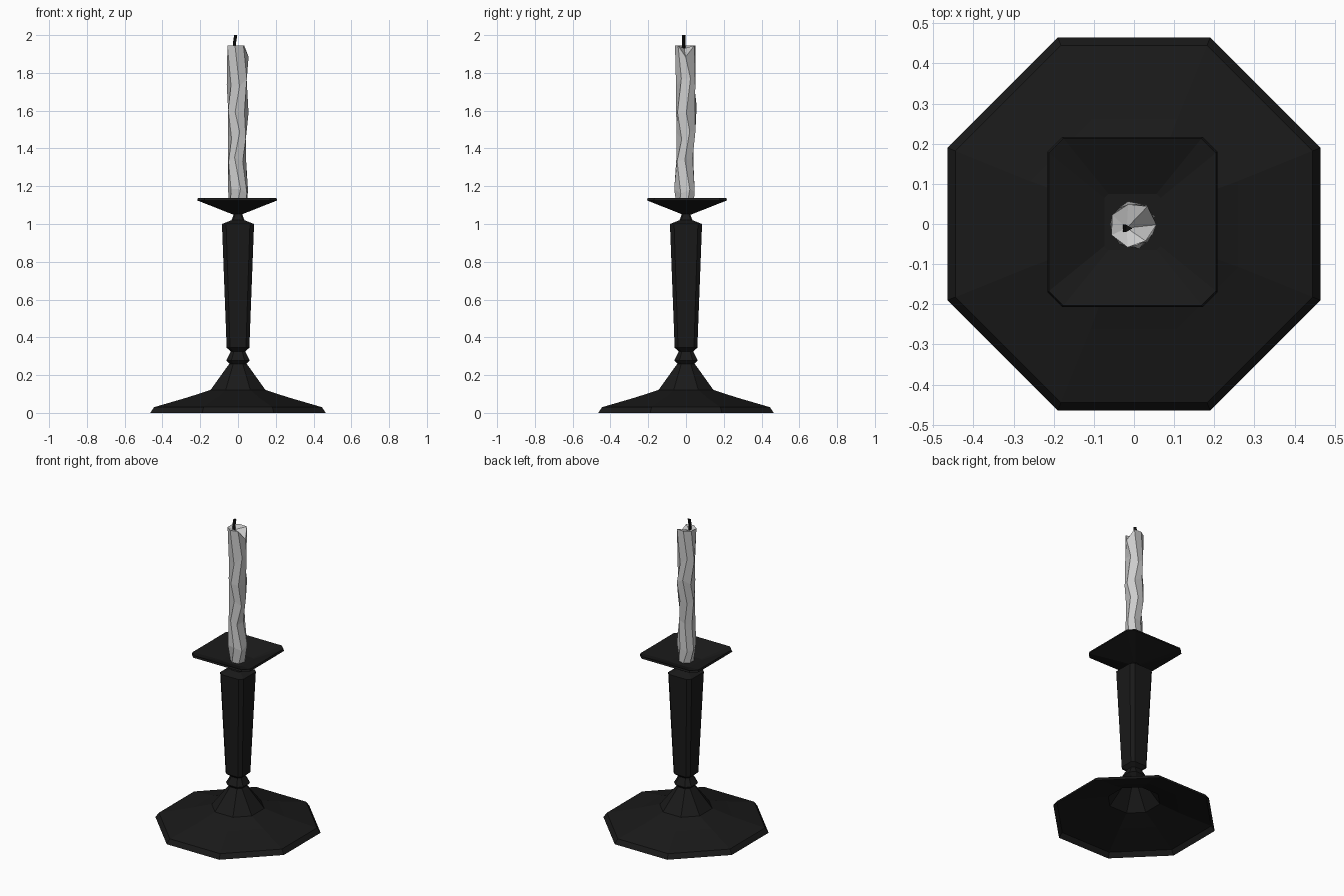
import bpy, math, random

if "Cube" in bpy.data.objects:
    bpy.data.objects.remove(bpy.data.objects["Cube"])

random.seed(4)


def material(name, rgb):
    m = bpy.data.materials.new(name)
    m.diffuse_color = (*rgb, 1)
    m.use_nodes = True
    m.node_tree.nodes["Principled BSDF"].inputs["Base Color"].default_value = m.diffuse_color
    return m


iron = material("black_iron", (0.01, 0.01, 0.01))
soot = material("wick_black", (0.005, 0.005, 0.005))


def octagon(half, corner, z, cx=0, cy=0):
    """Square ring with cut corners, counter-clockwise from above."""
    pts = [(half, -corner), (half, corner), (corner, half), (-corner, half),
           (-half, corner), (-half, -corner), (-corner, -half), (corner, -half)]
    return [(cx + x, cy + y, z) for x, y in pts]


def loft(name, rings, mat=None, cap_bottom=False, cap_top=False):
    """Flat-shaded skin through rings with equal point counts."""
    n = len(rings[0])
    verts = [p for ring in rings for p in ring]
    faces = []
    for r in range(len(rings) - 1):
        a, b = r * n, (r + 1) * n
        for i in range(n):
            j = (i + 1) % n
            faces.append((a + i, a + j, b + j, b + i))
    if cap_bottom:
        faces.append(tuple(reversed(range(n))))
    if cap_top:
        faces.append(tuple(range(len(verts) - n, len(verts))))
    mesh = bpy.data.meshes.new(name)
    mesh.from_pydata(verts, [], faces)
    if mat:
        mesh.materials.append(mat)
    obj = bpy.data.objects.new(name, mesh)
    bpy.context.collection.objects.link(obj)
    return obj


# Hollow flared foot, open underneath, rising into a collar
loft("base", [octagon(h, c, z) for h, c, z in [
    (0.465, 0.19, 0), (0.445, 0.182, 0.03), (0.26, 0.107, 0.084),
    (0.145, 0.065, 0.122), (0.046, 0.025, 0.26), (0.062, 0.035, 0.278),
    (0.038, 0.022, 0.325)]], iron, cap_top=True)

# Tapered stem with cut corners and a small neck
loft("stem", [octagon(h, c, z) for h, c, z in [
    (0.038, 0.022, 0.325), (0.06, 0.042, 0.345), (0.085, 0.063, 1.0),
    (0.034, 0.025, 1.02), (0.022, 0.014, 1.055)]],
    iron, cap_bottom=True, cap_top=True)

# Square drip pan, dished on top
loft("drip_pan", [octagon(h, c, z, -0.004, 0.005) for h, c, z in [
    (0.022, 0.014, 1.05), (0.212, 0.175, 1.125), (0.208, 0.172, 1.137),
    (0.07, 0.06, 1.078)]], iron, cap_bottom=True, cap_top=True)

# Lumpy candle: z, centre x, centre y, radius per ring
rings = []
for k, (z, cx, cy, r) in enumerate([
        (1.07, 0, 0, 0.05), (1.17, 0, -0.005, 0.056), (1.33, -0.008, -0.006, 0.05),
        (1.47, -0.002, -0.002, 0.053), (1.6, -0.003, 0.002, 0.058),
        (1.75, -0.004, 0, 0.055), (1.94, -0.003, -0.002, 0.055)]):
    ring = []
    for i in range(7):
        a = math.tau * (i + 0.5 * (k % 2)) / 7
        rr = r * random.uniform(0.9, 1.08)
        dz = 0 if k == 0 else random.uniform(-0.025, 0.025)
        if k == 6:  # top rim sags toward +x
            dz = -0.055 if i == 0 else 0.004
        ring.append((cx + rr * math.cos(a), cy + rr * math.sin(a), z + dz))
    rings.append(ring)
rings.append([(-0.018, -0.01, 1.93)] * 7)
candle = loft("candle", rings, cap_bottom=True)

# Short leaning wick
loft("wick", [[(cx + 0.011 * math.cos(math.tau * i / 3),
                -0.011 + 0.011 * math.sin(math.tau * i / 3), z) for i in range(3)]
              for cx, z in [(-0.022, 1.92), (-0.021, 1.96), (-0.015, 2.0)]],
     soot, cap_bottom=True, cap_top=True)
